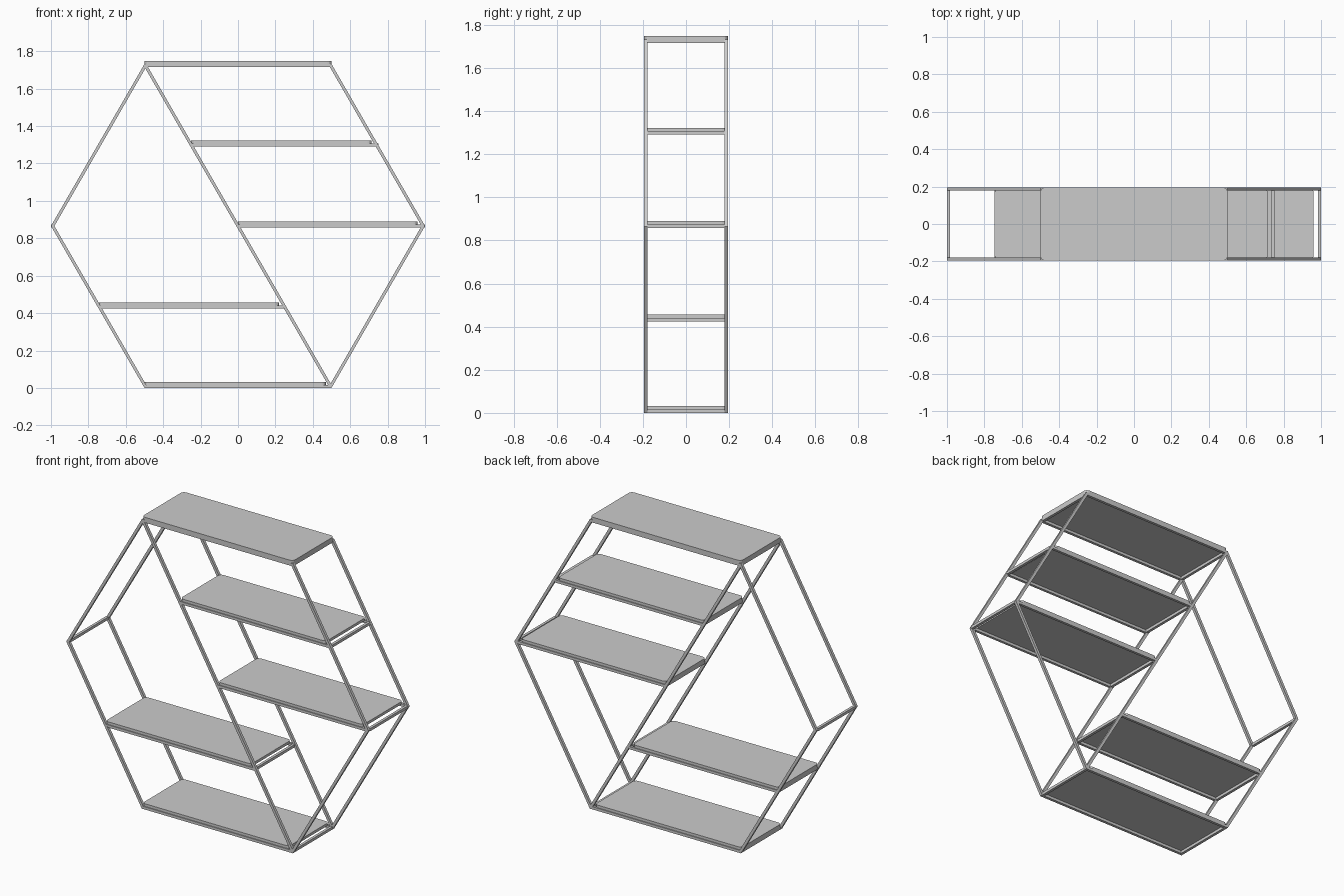
import bpy, bmesh, math
from mathutils import Vector

if "Cube" in bpy.data.objects:
    bpy.data.objects.remove(bpy.data.objects["Cube"])

T = 0.016            # square tube size
D = 0.195            # half depth of the unit
R = 1.0              # outer radius of the hexagon
ZC = R * math.sin(math.pi / 3)


def finish(bm, name):
    bmesh.ops.recalc_face_normals(bm, faces=bm.faces)
    me = bpy.data.meshes.new(name)
    bm.to_mesh(me)
    bm.free()
    ob = bpy.data.objects.new(name, me)
    bpy.context.collection.objects.link(ob)
    return ob


def prism(name, pts, shift):
    """Extrude a planar outline along a vector."""
    bm = bmesh.new()
    face = bm.faces.new([bm.verts.new(p) for p in pts])
    out = bmesh.ops.extrude_face_region(bm, geom=[face], use_keep_orig=True)
    bmesh.ops.translate(bm, vec=shift,
                        verts=[g for g in out["geom"] if isinstance(g, bmesh.types.BMVert)])
    return finish(bm, name)


def bar(name, x0, x1, y0, y1, z0, z1):
    return prism(name, [(x0, y0, z0), (x1, y0, z0), (x1, y1, z0), (x0, y1, z0)],
                 Vector((0, 0, z1 - z0)))


def hexagon(name, y0):
    """Mitred hexagonal ring of square tube."""
    bm = bmesh.new()
    rings = []
    for i in range(6):
        a = i * math.pi / 3
        loop = []
        for r, y in ((R, y0), (R, y0 + T), (R - T / math.cos(math.pi / 6), y0 + T),
                     (R - T / math.cos(math.pi / 6), y0)):
            loop.append(bm.verts.new((r * math.cos(a), y, ZC + r * math.sin(a))))
        rings.append(loop)
    for i in range(6):
        a, b = rings[i], rings[(i + 1) % 6]
        for k in range(4):
            bm.faces.new((a[k], a[(k + 1) % 4], b[(k + 1) % 4], b[k]))
    finish(bm, name)


def board(name, x0, x1, z, w, thick=0.016, r=0.022):
    """Shelf board with rounded corners."""
    pts = []
    for cx, cy, start in ((x1 - r, w - r, 0), (x0 + r, w - r, 90),
                          (x0 + r, -w + r, 180), (x1 - r, -w + r, 270)):
        for s in range(5):
            a = math.radians(start + s * 22.5)
            pts.append((cx + r * math.cos(a), cy + r * math.sin(a), z))
    prism(name, pts, Vector((0, 0, thick)))


# Front and back hexagons with their diagonals
h = T / 2 / math.cos(math.pi / 6)
for side, y0 in (("front", -D), ("back", D - T)):
    hexagon(side + "_hexagon", y0)
    zb, zt = T / 2, 2 * ZC - T / 2
    xb = (ZC - zb) / math.tan(math.pi / 3)
    prism(side + "_diagonal",
          [(xb - h, y0, zb), (xb + h, y0, zb), (-xb + h, y0, zt), (-xb - h, y0, zt)],
          Vector((0, T, 0)))

# Cross bars at the free side corners
bar("left_corner_bar", -R, -R + T, -D + T, D - T, ZC - T / 2, ZC + T / 2)

# Shelves: name, left end, right end, tube centre height, board right end, board half depth
shelves = [
    ("bottom", -0.50, 0.50, T / 2, 0.47, 0.19),
    ("lower", -0.745, 0.25, ZC / 2, 0.22, 0.19),
    ("middle", 0.0, 1.0, ZC, 0.96, 0.19),
    ("upper", -0.25, 0.75, ZC * 1.5, 0.715, 0.19),
    ("top", -0.50, 0.50, 2 * ZC - T / 2, 0.50, D),
]
for name, x0, x1, z, bx, w in shelves:
    z0, z1 = z - T / 2, z + T / 2
    for side, x in (("left", x0), ("right", x1 - T)):
        bar(f"{name}_{side}_cross_bar", x, x + T, -D + T, D - T, z0, z1)
    if name not in ("bottom", "top"):
        for side, y in (("front", -D), ("back", D - T)):
            bar(f"{name}_{side}_rail", x0 + 0.006, x1 - 0.006, y + 0.0005, y + T - 0.0005, z0, z1)
    board(name + "_shelf", x0, bx, z1, w)
